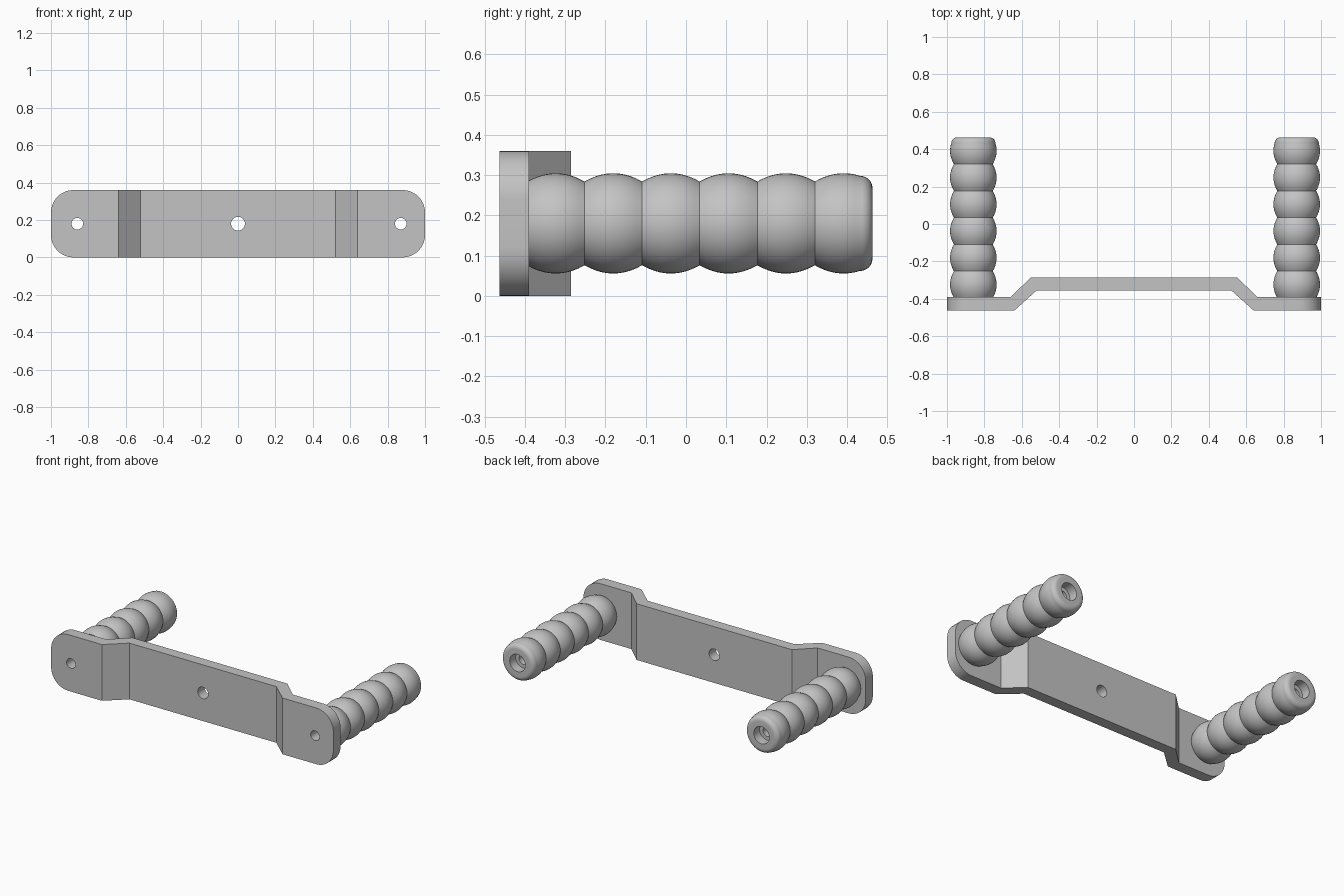
import bpy, bmesh, math
from mathutils import Matrix, Vector

if "Cube" in bpy.data.objects:
    bpy.data.objects.remove(bpy.data.objects["Cube"], do_unlink=True)

HEIGHT, MID = 0.36, 0.18
HANDLE_X = {"right_handle": -0.859, "left_handle": 0.87}

grey = bpy.data.materials.new("plain grey")
grey.use_nodes = True
grey.diffuse_color = (0.55, 0.55, 0.55, 1)
grey.node_tree.nodes["Principled BSDF"].inputs["Base Color"].default_value = (0.55, 0.55, 0.55, 1)


def add_object(name, bm, location=(0, 0, 0)):
    bmesh.ops.recalc_face_normals(bm, faces=bm.faces)
    mesh = bpy.data.meshes.new(name)
    bm.to_mesh(mesh)
    bm.free()
    mesh.materials.append(grey)
    obj = bpy.data.objects.new(name, mesh)
    obj.location = location
    bpy.context.collection.objects.link(obj)
    return obj


def smooth(obj):
    bpy.ops.object.select_all(action='DESELECT')
    obj.select_set(True)
    bpy.context.view_layer.objects.active = obj
    bpy.ops.object.shade_smooth_by_angle(angle=math.radians(25))


# Cranked bar: plan profile extruded upward
half = [(0.55, -0.285), (0.66, -0.39), (1, -0.39), (1, -0.463), (0.64, -0.463), (0.52, -0.355)]
plan = half + [(-x, y) for x, y in reversed(half)]
bm = bmesh.new()
face = bm.faces.new([bm.verts.new((x, y, 0)) for x, y in plan])
up = bmesh.ops.extrude_face_region(bm, geom=[face])["geom"]
bmesh.ops.translate(bm, verts=[v for v in up if isinstance(v, bmesh.types.BMVert)], vec=(0, 0, HEIGHT))
# Rounded end corners
corners = [e for e in bm.edges
           if all(abs(v.co.x) > 0.99 for v in e.verts)
           and abs(e.verts[0].co.z - e.verts[1].co.z) < 1e-4]
bmesh.ops.bevel(bm, geom=corners, offset=0.12, segments=10, profile=0.5, affect='EDGES')
bar = add_object("mounting_bar", bm)

# Drill the three bolt holes
bm = bmesh.new()
for x, radius in [(0, 0.037)] + [(hx, 0.031) for hx in HANDLE_X.values()]:
    bmesh.ops.create_cone(bm, cap_ends=True, segments=32, radius1=radius, radius2=radius, depth=0.5,
                          matrix=Matrix.Translation((x, -0.38, MID)) @ Matrix.Rotation(math.pi / 2, 4, 'X'))
drill = add_object("hole_cutter", bm)
drill.hide_render = True
cut = bar.modifiers.new("holes", 'BOOLEAN')
cut.operation, cut.object, cut.solver = 'DIFFERENCE', drill, 'EXACT'
bpy.ops.object.select_all(action='DESELECT')
bar.select_set(True)
bpy.context.view_layer.objects.active = bar
bpy.ops.object.modifier_apply(modifier=cut.name)
bpy.data.objects.remove(drill, do_unlink=True)
smooth(bar)

# Handle profile as (radius, y): six bulges, rounded tip, counterbored bore
START, PITCH, TIP, STEPS = -0.395, 0.143, 0.463, 10
bulge = lambda t: 0.1245 - 0.0205 * (2 * t - 1) ** 2
profile = [(0.031, START)]
for ring in range(6):
    for i in range(STEPS + (ring == 5)):
        t = i / STEPS * (0.78 if ring == 5 else 1)
        profile.append((bulge(t), START + (ring + t) * PITCH))
r_end, y_end = profile[-1]
for i in range(1, 9):
    a = i / 8 * math.pi / 2
    profile.append((r_end - 0.03 * (1 - math.cos(a)), y_end + (TIP - y_end) * math.sin(a)))
profile += [(0.055, TIP), (0.055, TIP - 0.06), (0.031, TIP - 0.06)]


def make_handle(name, x):
    bm = bmesh.new()
    verts = [bm.verts.new((r, y, 0)) for r, y in profile]
    edges = [bm.edges.new((v, verts[(i + 1) % len(verts)])) for i, v in enumerate(verts)]
    bmesh.ops.spin(bm, geom=verts + edges, cent=(0, 0, 0), axis=(0, 1, 0),
                   angle=math.tau, steps=48, use_duplicate=False)
    bmesh.ops.remove_doubles(bm, verts=bm.verts, dist=1e-5)
    smooth(add_object(name, bm, Vector((x, 0, MID))))


for handle_name, handle_x in HANDLE_X.items():
    make_handle(handle_name, handle_x)
